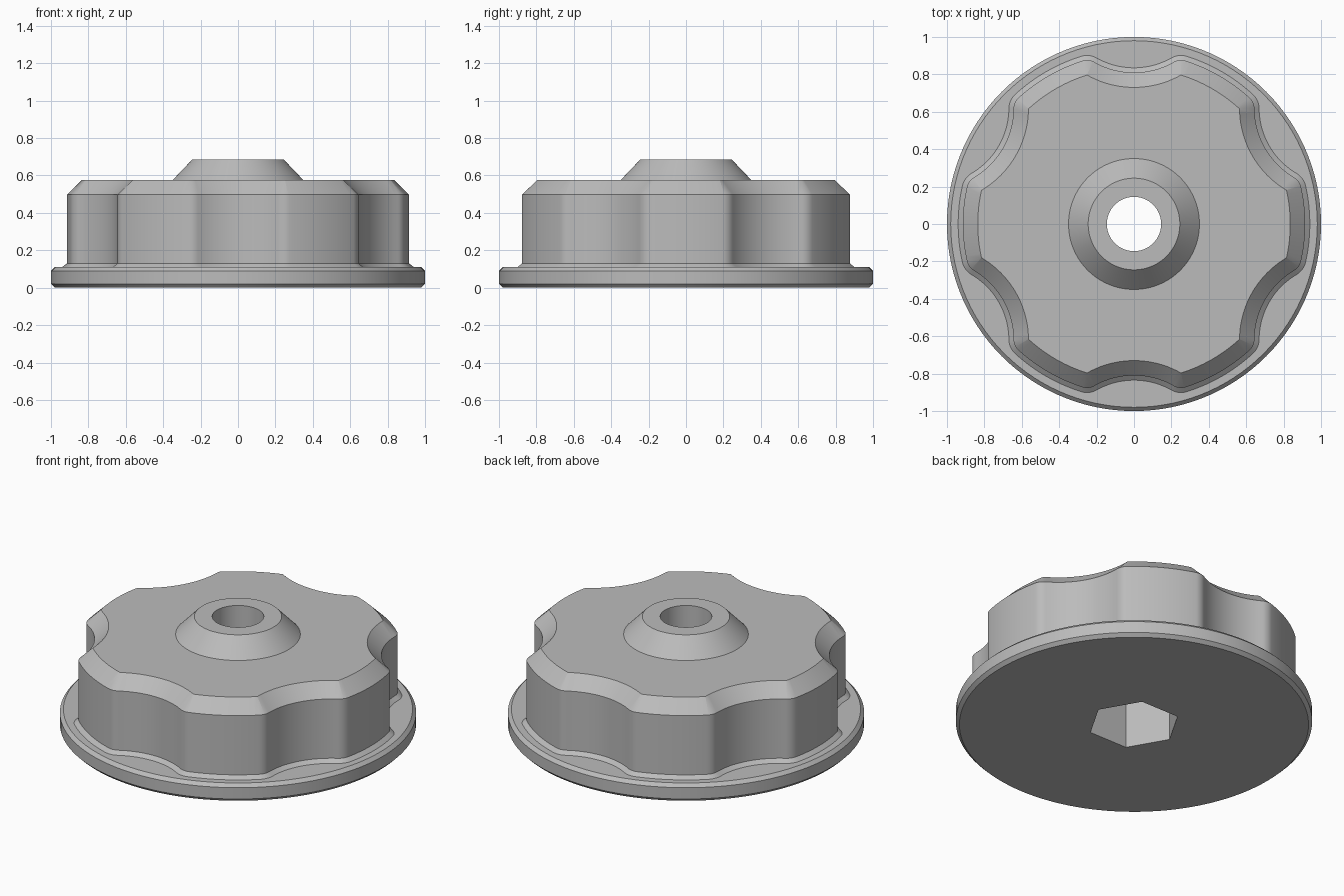
import bpy, bmesh
from math import sin, cos, atan2, pi, radians
from mathutils import Vector

cube = bpy.data.objects.get("Cube")
if cube:
    bpy.data.objects.remove(cube)

grey = bpy.data.materials.new("mid grey")
grey.use_nodes = True
grey.diffuse_color = (0.5, 0.5, 0.5, 1)
grey.node_tree.nodes["Principled BSDF"].inputs["Base Color"].default_value = (0.5, 0.5, 0.5, 1)

# Grip outline: six lobes, concave notches between them, rounded corners
LOBE_R, NOTCH_R, NOTCH_AT, FILLET = 0.915, 0.43, 1.24, 0.08


def ring(r, z, sides=120):
    return [Vector((r * cos(2 * pi * i / sides), r * sin(2 * pi * i / sides), z))
            for i in range(sides)]


def arc(centre, r, a0, a1, steps):
    return [centre + r * Vector((cos(a0 + (a1 - a0) * i / steps),
                                 sin(a0 + (a1 - a0) * i / steps)))
            for i in range(steps + 1)]


def lobed(offset, z):
    """Grip outline moved outward by offset; the arc centres stay fixed."""
    inner, outer = LOBE_R - FILLET, NOTCH_R + FILLET
    x = (NOTCH_AT ** 2 + inner ** 2 - outer ** 2) / (2 * NOTCH_AT)
    y = (inner ** 2 - x ** 2) ** 0.5
    notch, corner = Vector((NOTCH_AT, 0)), Vector((x, y))
    lean = atan2(y, x)                       # where lobe meets fillet
    dip = atan2(y, NOTCH_AT - x)             # where fillet meets notch
    r_fillet = FILLET + offset
    half = arc(notch, NOTCH_R - offset, pi, pi - dip, 10)[:-1]
    half += arc(corner, r_fillet, -dip, lean, 8)[:-1]
    half += arc(Vector((0, 0)), LOBE_R + offset, lean, pi / 6, 8)
    sector = [Vector((p.x, -p.y)) for p in reversed(half[1:])] + half[:-1]
    points = []
    for k in range(6):
        a = pi / 6 + k * pi / 3
        points += [Vector((p.x * cos(a) - p.y * sin(a),
                           p.x * sin(a) + p.y * cos(a), z)) for p in sector]
    return points


def build(name, loops):
    """Join successive loops: quads between heights, a flat fill at one height."""
    bm = bmesh.new()
    rows = [[bm.verts.new(p) for p in loop] for loop in loops]
    for a, b in zip(rows, rows[1:]):
        pairs = [(i, (i + 1) % len(a)) for i in range(len(a))]
        if abs(a[0].co.z - b[0].co.z) > 0.001:
            for i, j in pairs:
                bm.faces.new((a[i], a[j], b[j], b[i]))
            continue
        edges = []
        for row in (a, b):
            for i, v in enumerate(row):
                pair = (v, row[(i + 1) % len(row)])
                edges.append(bm.edges.get(pair) or bm.edges.new(pair))
        filled = bmesh.ops.triangle_fill(bm, edges=edges, use_beauty=True)
        up = 1 if b[0].co.xy.length < a[0].co.xy.length else -1
        for f in filled["geom"]:
            if isinstance(f, bmesh.types.BMFace):
                f.normal_update()
                if f.normal.z * up < 0:
                    f.normal_flip()
    bmesh.ops.remove_doubles(bm, verts=bm.verts, dist=0.0001)
    mesh = bpy.data.meshes.new(name)
    bm.to_mesh(mesh)
    bm.free()
    mesh.materials.append(grey)
    obj = bpy.data.objects.new(name, mesh)
    bpy.context.collection.objects.link(obj)
    bpy.ops.object.select_all(action='DESELECT')
    obj.select_set(True)
    bpy.context.view_layer.objects.active = obj
    bpy.ops.object.shade_smooth_by_angle(angle=radians(25))
    return obj


FLANGE_TOP, GRIP_TOP, POCKET_TOP = 0.11, 0.575, 0.4
BORE_R, HEX_R, BOSS_R = 0.145, 0.26, 0.35

# Chamfered base disc with the hexagonal nut pocket underneath
build("base_flange", [
    ring(BORE_R, POCKET_TOP), ring(HEX_R, POCKET_TOP, 6), ring(HEX_R, 0, 6),
    ring(0.98, 0), ring(1, 0.02), ring(1, 0.09), ring(0.98, FLANGE_TOP),
    lobed(0.025, FLANGE_TOP)])

# Scalloped hand grip with a flared foot and a bevelled top edge
build("scalloped_grip", [
    lobed(0.025, FLANGE_TOP), lobed(0, 0.13), lobed(0, 0.497),
    lobed(-FILLET + 0.0002, GRIP_TOP), ring(BOSS_R, GRIP_TOP)])

# Conical boss with the through bore
build("centre_boss", [
    ring(BOSS_R, GRIP_TOP), ring(0.245, 0.685), ring(BORE_R, 0.685),
    ring(BORE_R, POCKET_TOP)])
